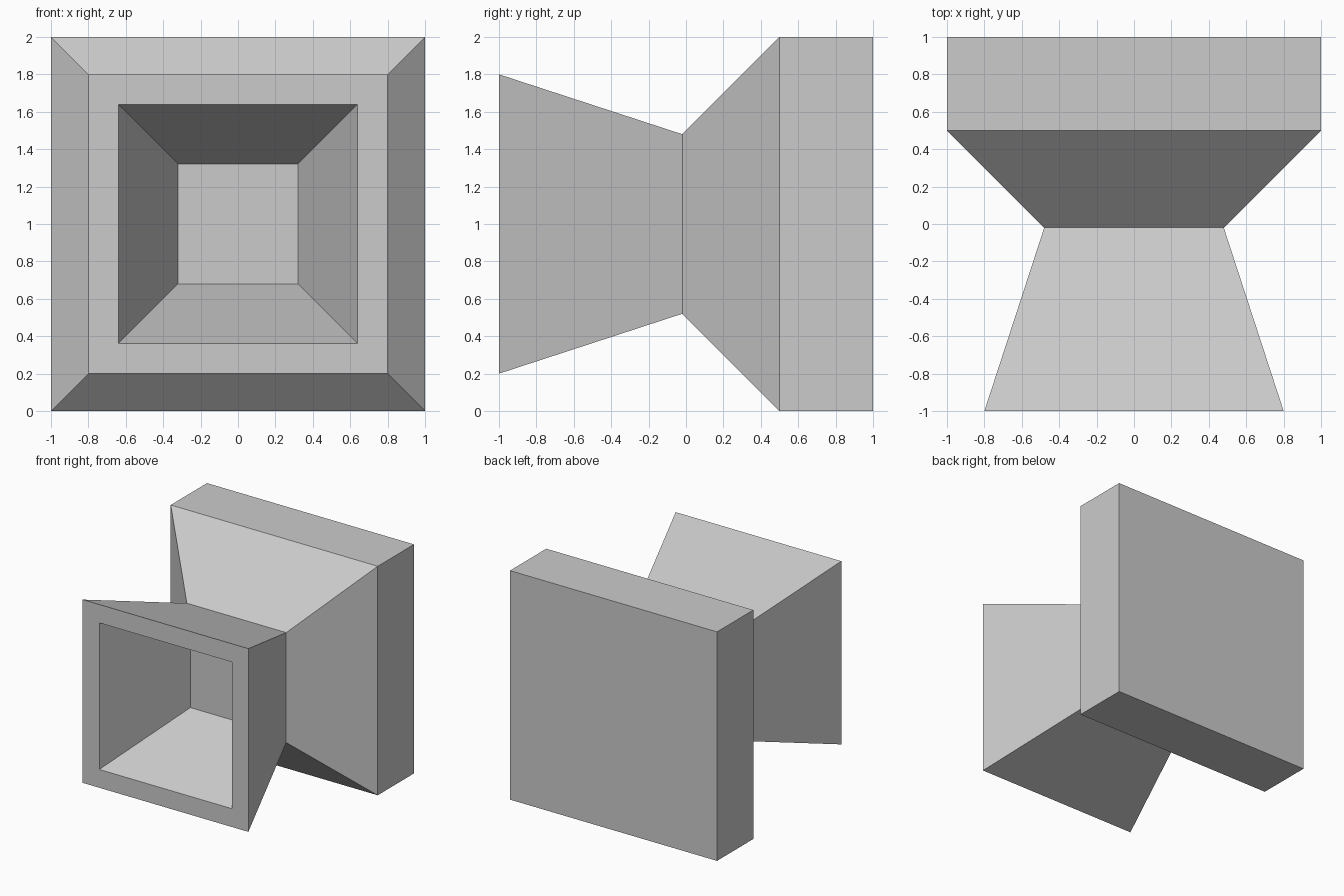
import bpy
import bmesh

if "Cube" in bpy.data.objects:
    bpy.data.objects.remove(bpy.data.objects["Cube"], do_unlink=True)

# Single plain grey material
grey = bpy.data.materials.new("light grey")
grey.use_nodes = True
colour = (0.6, 0.6, 0.6, 1)
grey.diffuse_color = colour
grey.node_tree.nodes["Principled BSDF"].inputs["Base Color"].default_value = colour


def square_loft(name, sections, centre_z=1):
    """Join square sections (half width, y) into one closed solid."""
    bm = bmesh.new()
    rings = [
        [bm.verts.new((sx * half, y, centre_z + sz * half))
         for sx, sz in ((-1, -1), (1, -1), (1, 1), (-1, 1))]
        for half, y in sections
    ]
    for a, b in zip(rings, rings[1:]):
        for i in range(4):
            j = (i + 1) % 4
            bm.faces.new((a[i], a[j], b[j], b[i]))
    bm.faces.new(rings[0])
    bm.faces.new(rings[-1])
    bmesh.ops.recalc_face_normals(bm, faces=bm.faces)
    mesh = bpy.data.meshes.new(name)
    bm.to_mesh(mesh)
    bm.free()
    mesh.materials.append(grey)
    obj = bpy.data.objects.new(name, mesh)
    bpy.context.collection.objects.link(obj)
    return obj


square_loft("hollow_flared_body", [
    (0.32, -0.2),    # recess floor
    (0.64, -1),      # recess mouth
    (0.8, -1),       # front rim
    (0.48, -0.02),   # waist
    (1, 0.5),        # flare to the back slab
    (1, 1),          # back face
])
